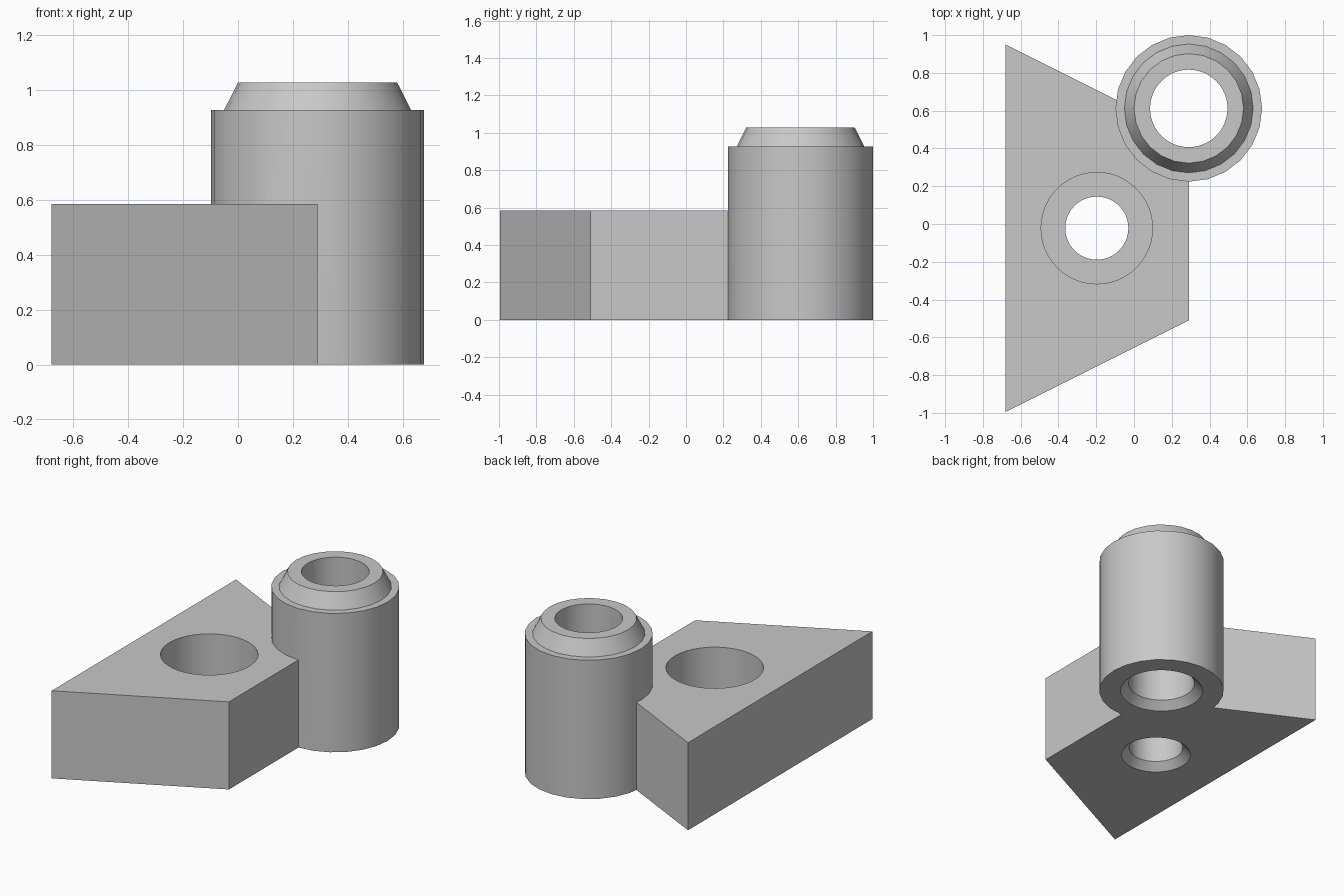
import bpy, bmesh, math

cube = bpy.data.objects.get("Cube")
if cube:
    bpy.data.objects.remove(cube, do_unlink=True)

grey = bpy.data.materials.new("plain grey")
grey.use_nodes = True
colour = (0.58, 0.58, 0.58, 1)
grey.diffuse_color = colour
grey.node_tree.nodes["Principled BSDF"].inputs["Base Color"].default_value = colour

BLOCK_TOP, WELL_FLOOR = 0.585, 0.29
POST, WELL = (0.29, 0.612), (-0.197, -0.022)


def finish(name, bm):
    bmesh.ops.recalc_face_normals(bm, faces=bm.faces)
    mesh = bpy.data.meshes.new(name)
    bm.to_mesh(mesh)
    bm.free()
    mesh.materials.append(grey)
    obj = bpy.data.objects.new(name, mesh)
    bpy.context.collection.objects.link(obj)
    return obj


def prism(name, outline, height):
    bm = bmesh.new()
    base = bm.faces.new([bm.verts.new((x, y, 0)) for x, y in outline])
    top = bmesh.ops.extrude_face_region(bm, geom=[base])["geom"]
    bmesh.ops.translate(bm, vec=(0, 0, height),
                        verts=[v for v in top if isinstance(v, bmesh.types.BMVert)])
    return finish(name, bm)


def turned(name, centre, profile, sides):
    """Stack rings of (radius, height) and cap both ends."""
    bm = bmesh.new()
    rings = []
    for r, z in profile:
        angles = [math.tau * i / sides for i in range(sides)]
        rings.append([bm.verts.new((centre[0] + r * math.cos(a),
                                    centre[1] + r * math.sin(a), z)) for a in angles])
    for low, high in zip(rings, rings[1:]):
        for i in range(sides):
            j = (i + 1) % sides
            bm.faces.new((low[i], low[j], high[j], high[i]))
    bm.faces.new(rings[0])
    bm.faces.new(rings[-1])
    return finish(name, bm)


# Wedge-ended block
body = prism("block_with_post",
             [(-0.68, -0.995), (0.29, -0.51), (0.29, 0.465), (-0.68, 0.95)], BLOCK_TOP)

# Stepped well, with a chamfer underneath
well = turned("well_cutter", WELL,
              [(0.265, -0.05), (0.167, 0.048), (0.167, WELL_FLOOR),
               (0.295, WELL_FLOOR), (0.295, 0.7)], 48)

# Post with a tapered collar
post = turned("post", POST,
              [(0.388, 0), (0.388, 0.927), (0.341, 0.927), (0.29, 1.027)], 24)

# Bore through the post, with a chamfer underneath
bore = turned("bore_cutter", POST,
              [(0.305, -0.05), (0.205, 0.05), (0.205, 1.2)], 48)

# Join and cut
bpy.context.view_layer.objects.active = body
body.select_set(True)
for tool, operation in ((well, "DIFFERENCE"), (post, "UNION"), (bore, "DIFFERENCE")):
    mod = body.modifiers.new(tool.name, "BOOLEAN")
    mod.object = tool
    mod.operation = operation
    mod.solver = "EXACT"
    bpy.ops.object.modifier_apply(modifier=mod.name)
    bpy.data.objects.remove(tool, do_unlink=True)

bpy.ops.object.shade_smooth_by_angle(angle=math.radians(30))
